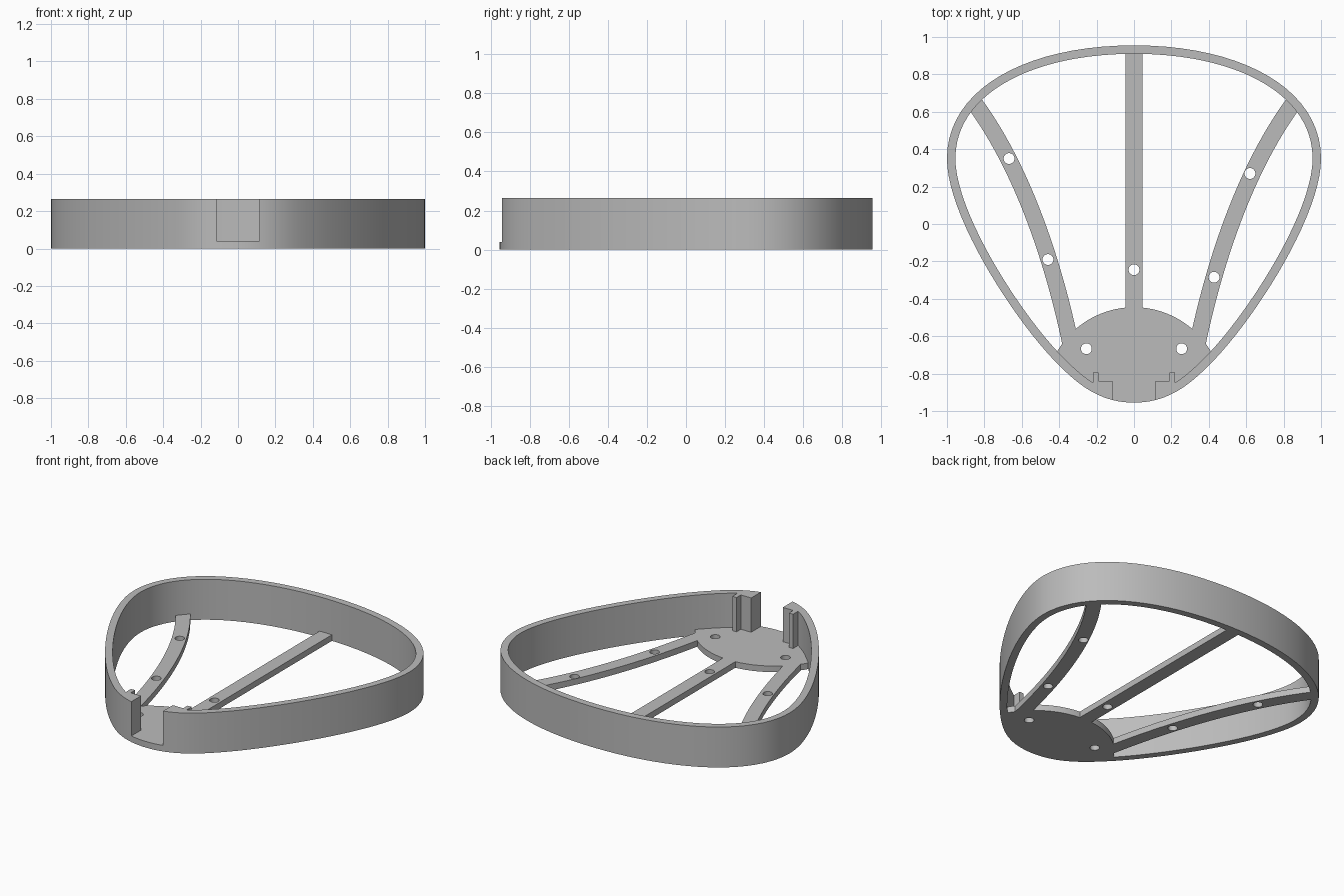
import bpy, bmesh
from math import cos, sin, pi, atan2
from mathutils import Vector

if "Cube" in bpy.data.objects:
    bpy.data.objects.remove(bpy.data.objects["Cube"])

HEIGHT, FLOOR, WALL = 0.265, 0.04, 0.045

grey = bpy.data.materials.new("plain grey")
grey.use_nodes = True
grey.diffuse_color = (0.5, 0.5, 0.5, 1)
grey.node_tree.nodes["Principled BSDF"].inputs["Base Color"].default_value = grey.diffuse_color


def bezier(a, b, c, d, n=20):
    """Points along a cubic curve, end point left out."""
    a, b, c, d = map(Vector, (a, b, c, d))
    pts = []
    for i in range(n):
        t = i / n
        s = 1 - t
        pts.append(a * s**3 + 3 * b * s * s * t + 3 * c * s * t * t + d * t**3)
    return pts


def offset(pts, dist, closed=True):
    """Shift a path to its left by dist."""
    out, n = [], len(pts)
    for i, p in enumerate(pts):
        before = pts[i - 1] if closed or i else p
        after = pts[(i + 1) % n] if closed or i < n - 1 else p
        d = (after - before).normalized()
        out.append(p + Vector((-d.y, d.x)) * dist)
    return out


def finish(name, bm):
    bmesh.ops.recalc_face_normals(bm, faces=bm.faces)
    mesh = bpy.data.meshes.new(name)
    bm.to_mesh(mesh)
    bm.free()
    mesh.materials.append(grey)
    ob = bpy.data.objects.new(name, mesh)
    bpy.context.collection.objects.link(ob)
    return ob


def add_prism(bm, pts, z0, z1):
    face = bm.faces.new([bm.verts.new((p[0], p[1], z0)) for p in pts])
    new = bmesh.ops.extrude_face_region(bm, geom=[face], use_keep_orig=True)["geom"]
    for v in new:
        if isinstance(v, bmesh.types.BMVert):
            v.co.z = z1


def prism(name, pts, z0, z1):
    bm = bmesh.new()
    add_prism(bm, pts, z0, z1)
    return finish(name, bm)


def select(ob):
    bpy.ops.object.select_all(action="DESELECT")
    ob.select_set(True)
    bpy.context.view_layer.objects.active = ob


def cut(ob, cutter):
    select(ob)
    mod = ob.modifiers.new("cut", "BOOLEAN")
    mod.operation, mod.solver, mod.object = "DIFFERENCE", "EXACT", cutter
    bpy.ops.object.modifier_apply(modifier=mod.name)


# Rounded egg outline, counter-clockwise from the front
half = (bezier((0, -0.955), (0.2, -0.955), (0.32, -0.84), (0.44, -0.715))
        + bezier((0.44, -0.715), (0.66, -0.48), (1, 0.05), (1, 0.35))
        + bezier((1, 0.35), (1, 0.72), (0.58, 0.955), (0, 0.955)))
outer = half + [Vector((0, 0.955))] + [Vector((-p.x, p.y)) for p in reversed(half[1:])]
inner = offset(outer, WALL)

# Outer wall
bm = bmesh.new()
loops = [[bm.verts.new((p.x, p.y, z)) for p in path]
         for path, z in ((outer, 0), (outer, HEIGHT), (inner, HEIGHT), (inner, 0))]
for k in range(4):
    a, b = loops[k], loops[(k + 1) % 4]
    for i in range(len(a)):
        j = (i + 1) % len(a)
        bm.faces.new((a[i], a[j], b[j], b[i]))
wall = finish("outer_wall", bm)

# Round hub plate, trimmed where it meets the wall
centre, radius = Vector((0, -0.92)), 0.475
mid = offset(outer, WALL / 2)
n = len(mid)
edge = [mid[i % n] for i in range(n - n // 4, n + n // 4)
        if (mid[i % n] - centre).length < radius]
start = atan2(edge[-1].y - centre.y, edge[-1].x - centre.x) + 0.03
steps = 40
arc = [centre + radius * Vector((cos(a), sin(a)))
       for a in (start + (pi - 2 * start) * i / steps for i in range(steps + 1))]
hub = prism("hub_plate", edge + arc, 0, FLOOR)

# Straight middle spoke and two curved side spokes
spokes = [prism("middle_spoke",
                [(-0.045, -0.5), (0.045, -0.5), (0.045, 0.93), (-0.045, 0.93)], 0, FLOOR)]
end = (0.857, 0.652)
path = bezier((0.335, -0.66), (0.425, -0.22), (0.59, 0.29), end, 24) + [Vector(end)]
strip = offset(path, -0.044, False) + offset(path, 0.044, False)[::-1]
for side, s in (("left", 1), ("right", -1)):
    spokes.append(prism(side + "_spoke", [(s * p.x, p.y) for p in strip], 0, FLOOR))

# Corner posts with a small tab beside the front opening
post = [(0.115, -0.84), (0.19, -0.84), (0.19, -0.795), (0.22, -0.795),
        (0.22, -0.875), (0.115, -0.92)]
posts = [prism(side + "_post", [(s * x, y) for x, y in post], 0.02, HEIGHT)
         for side, s in (("left", 1), ("right", -1))]

# Screw holes and front opening
holes = [(0, -0.245), (0.255, -0.667), (-0.255, -0.667), (0.62, 0.27),
         (0.428, -0.285), (-0.668, 0.35), (-0.46, -0.19)]
bm = bmesh.new()
for x, y in holes:
    ring = [(x + 0.029 * cos(i * pi / 12), y + 0.029 * sin(i * pi / 12)) for i in range(24)]
    add_prism(bm, ring, -0.1, 0.1)
drill = finish("hole_cutter", bm)
notch = prism("opening_cutter",
              [(-0.115, -1.1), (0.115, -1.1), (0.115, -0.7), (-0.115, -0.7)], FLOOR, 0.5)
cut(wall, notch)
for ob in [hub] + spokes:
    cut(ob, drill)
for cutter in (drill, notch):
    bpy.data.objects.remove(cutter)

# Smooth the curved sides, keep the rims sharp
for ob in [wall, hub] + spokes + posts:
    select(ob)
    bpy.ops.object.shade_smooth_by_angle(angle=pi / 6)
